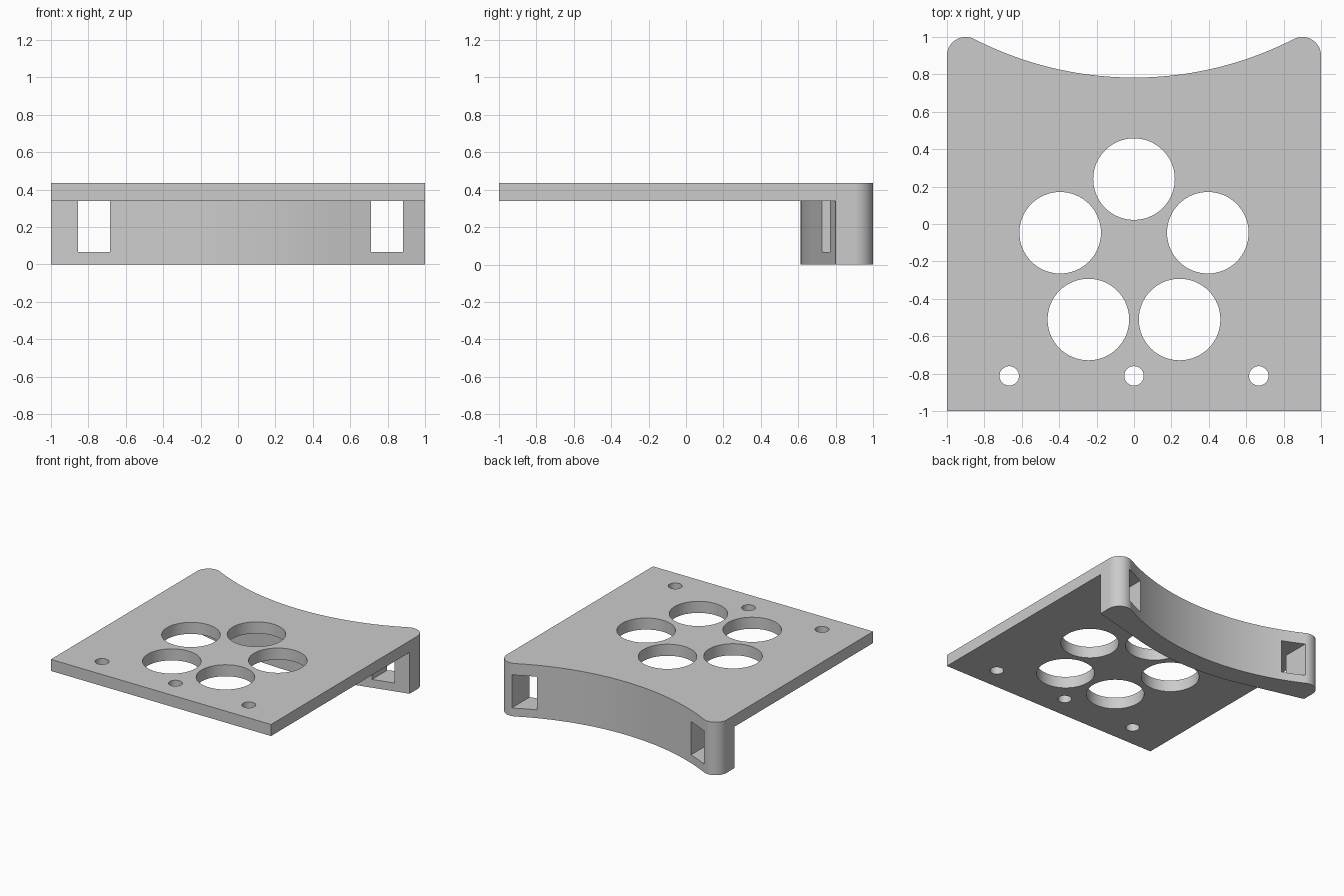
import bpy
import bmesh
from math import sin, cos, pi, radians, atan2

default = bpy.data.objects.get("Cube")
if default:
    bpy.data.objects.remove(default, do_unlink=True)

HEIGHT, UNDERSIDE = 0.435, 0.34

grey = bpy.data.materials.new("plain grey")
grey.use_nodes = True
colour = (0.6, 0.6, 0.6, 1)
grey.diffuse_color = colour
grey.node_tree.nodes["Principled BSDF"].inputs["Base Color"].default_value = colour


def arc(cx, cy, r, start, end, steps):
    """Points along an arc, angles in radians."""
    angles = [start + (end - start) * i / steps for i in range(steps + 1)]
    return [(cx + r * cos(a), cy + r * sin(a)) for a in angles]


def prism(name, outline, low, high):
    """Solid made by extruding a flat outline upwards."""
    bm = bmesh.new()
    base = bm.faces.new([bm.verts.new((x, y, low)) for x, y in outline])
    top = bmesh.ops.extrude_face_region(bm, geom=[base])["geom"]
    bmesh.ops.translate(bm, vec=(0, 0, high - low),
                        verts=[v for v in top if isinstance(v, bmesh.types.BMVert)])
    bmesh.ops.recalc_face_normals(bm, faces=bm.faces)
    mesh = bpy.data.meshes.new(name)
    bm.to_mesh(mesh)
    bm.free()
    mesh.materials.append(grey)
    obj = bpy.data.objects.new(name, mesh)
    bpy.context.collection.objects.link(obj)
    return obj


def cut(body, cutter):
    """Subtract a helper solid and discard it."""
    cutter.hide_render = True
    bpy.context.view_layer.objects.active = body
    mod = body.modifiers.new("cut", "BOOLEAN")
    mod.operation, mod.solver, mod.object = "DIFFERENCE", "EXACT", cutter
    bpy.ops.object.modifier_apply(modifier=mod.name)
    bpy.data.objects.remove(cutter, do_unlink=True)


# Outline: square front, rounded back corners, tangent concave back edge
R, CORNER = 1.875, 0.1
centre_y = 0.783 + R
lean = atan2(0.9, centre_y - 0.9)
right_corner = arc(0.9, 0.9, CORNER, 0, pi / 2 + lean, 20)
hollow = arc(0, centre_y, R, -pi / 2 + lean, -pi / 2 - lean, 64)
left_corner = [(-x, y) for x, y in reversed(right_corner)]
outline = [(-1, -1), (1, -1)] + right_corner + hollow[1:-1] + left_corner
body = prism("bracket_body", outline, 0, HEIGHT)

# Clear the space below the plate, leaving the curved back wall
BEND, INNER_R = 0.245, 2.05
inner = arc(0, 0.611 + INNER_R, INNER_R, -pi / 2 + BEND, -pi / 2 - BEND, 40)
below = [(-1.2, -1.2), (1.2, -1.2), (1.2, 0.85)] + inner + [(-1.2, 0.85)]
cut(body, prism("under_space", below, -0.2, UNDERSIDE))

# Strap slots through the back wall
for x0, x1 in ((-0.855, -0.685), (0.71, 0.882)):
    cut(body, prism("strap_slot", [(x0, 0.5), (x1, 0.5), (x1, 1.2), (x0, 1.2)],
                    0.068, UNDERSIDE))

# Ring of five large holes
for i in range(5):
    a = radians(90 + 72 * i)
    hole = arc(0.415 * cos(a), -0.175 + 0.415 * sin(a), 0.218, 0, 2 * pi, 64)[:-1]
    cut(body, prism("large_hole", hole, 0.2, 0.6))

# Row of small screw holes
for x in (-0.667, 0, 0.667):
    cut(body, prism("screw_hole", arc(x, -0.812, 0.052, 0, 2 * pi, 32)[:-1], 0.2, 0.6))

# Smooth the curves, keep the edges crisp
bpy.ops.object.select_all(action="DESELECT")
body.select_set(True)
bpy.context.view_layer.objects.active = body
bpy.ops.object.shade_smooth_by_angle(angle=radians(30))
